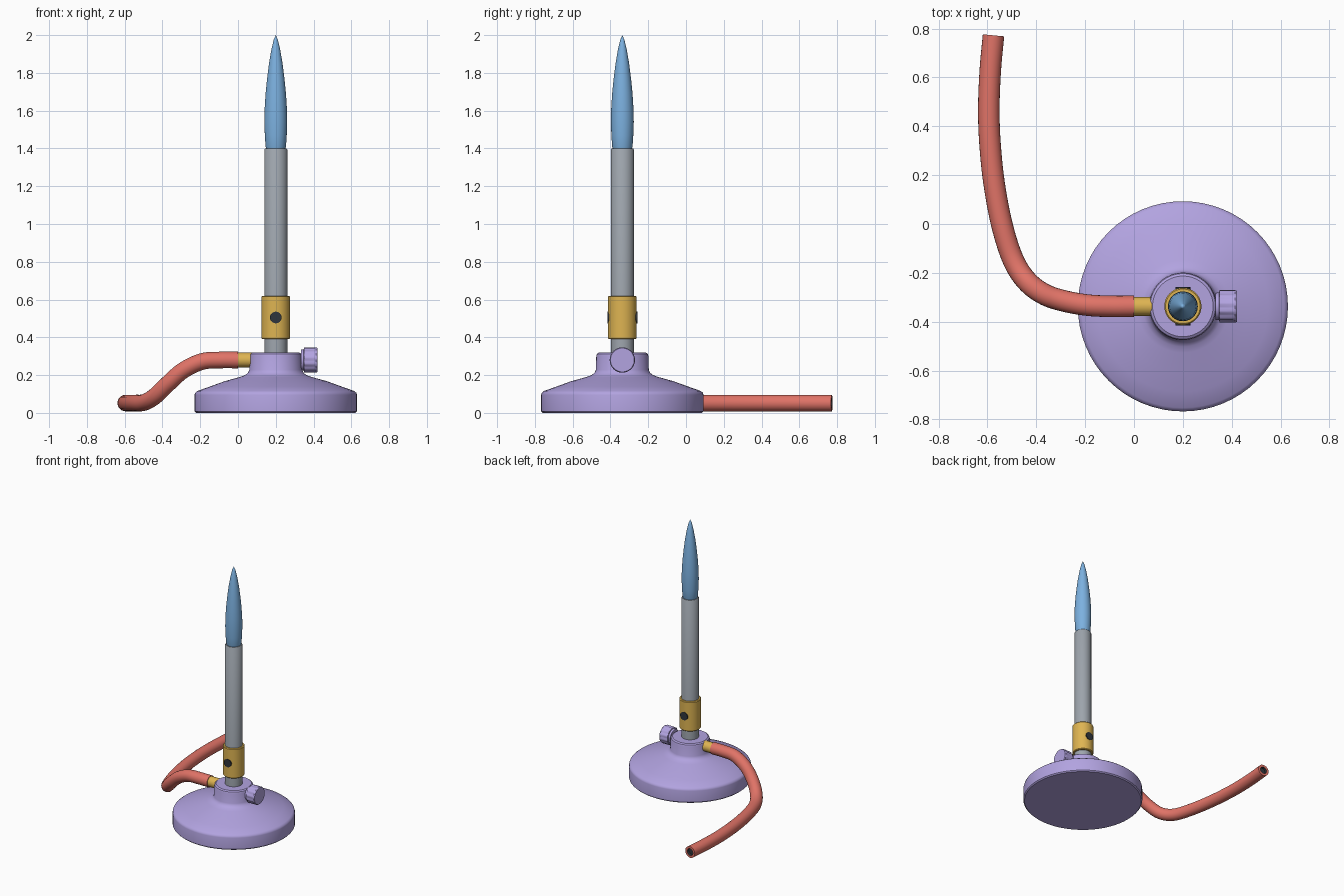
import bpy, bmesh, math
from mathutils import Vector, Matrix

if "Cube" in bpy.data.objects:
    bpy.data.objects.remove(bpy.data.objects["Cube"])

CX, CY = 0.20, -0.337      # burner axis
INLET_Z = 0.28


def material(name, r, g, b):
    lin = [((c / 255 + 0.055) / 1.055) ** 2.4 for c in (r, g, b)]
    m = bpy.data.materials.new(name)
    m.diffuse_color = (*lin, 1)
    m.use_nodes = True
    m.node_tree.nodes["Principled BSDF"].inputs["Base Color"].default_value = m.diffuse_color
    return m


PURPLE = material("purple_enamel", 178, 163, 224)
RED = material("red_rubber", 224, 115, 103)
BRASS = material("brass", 222, 180, 82)
STEEL = material("grey_steel", 158, 165, 173)
BLUE = material("flame_blue", 124, 177, 224)
DARK = material("dark_opening", 48, 53, 60)


def finish(bm, name, mats, angle=35):
    """Weld, shade smooth with sharp edges, and link the object."""
    bmesh.ops.remove_doubles(bm, verts=bm.verts, dist=1e-5)
    bmesh.ops.recalc_face_normals(bm, faces=bm.faces)
    for f in bm.faces:
        f.smooth = True
    for e in bm.edges:
        e.smooth = len(e.link_faces) == 2 and e.calc_face_angle(0) < math.radians(angle)
    me = bpy.data.meshes.new(name)
    bm.to_mesh(me)
    bm.free()
    for m in mats:
        me.materials.append(m)
    ob = bpy.data.objects.new(name, me)
    bpy.context.collection.objects.link(ob)
    return ob


def bridge(bm, rings, mat_of=lambda i: 0):
    """Join successive rings with quads."""
    for i, (a, b) in enumerate(zip(rings, rings[1:])):
        n = len(a)
        for k in range(n):
            f = bm.faces.new((a[k], a[(k + 1) % n], b[(k + 1) % n], b[k]))
            f.material_index = mat_of(i)


def lathe(name, profile, mat, origin, axis=(0, 0, 1), n=48, shape=None):
    """Revolve (radius, height) points about an axis, capping both ends."""
    bm = bmesh.new()
    rings = []
    for i, (r, h) in enumerate(profile):
        ring = []
        for k in range(n):
            rr = r * (shape(i, k) if shape else 1)
            a = 2 * math.pi * k / n
            ring.append(bm.verts.new((rr * math.cos(a), rr * math.sin(a), h)))
        rings.append(ring)
    bridge(bm, rings)
    for ring, (r, h) in ((rings[0], profile[0]), (rings[-1], profile[-1])):
        if r > 1e-4:
            bm.faces.new(ring)
    rot = Vector((0, 0, 1)).rotation_difference(Vector(axis)).to_matrix().to_4x4()
    bm.transform(Matrix.Translation(Vector(origin)) @ rot)
    return finish(bm, name, [mat])


def catmull(points, steps=8):
    """Smooth path through the points."""
    p = [Vector(q) for q in points]
    p = [2 * p[0] - p[1]] + p + [2 * p[-1] - p[-2]]
    out = []
    for a, b, c, d in zip(p, p[1:], p[2:], p[3:]):
        for s in range(steps):
            t = s / steps
            out.append(0.5 * (2 * b + (c - a) * t + (2 * a - 5 * b + 4 * c - d) * t * t
                              + (3 * b - a - 3 * c + d) * t ** 3))
    return out + [p[-2]]


AXIS = (CX, CY, 0)

# Weighted base with sloped shoulder and neck
lathe("base", [(0.422, 0), (0.43, 0.008), (0.43, 0.095), (0.427, 0.106), (0.415, 0.116),
               (0.35, 0.139), (0.27, 0.168), (0.19, 0.190), (0.165, 0.199), (0.148, 0.211),
               (0.14, 0.228), (0.138, 0.30), (0.134, 0.313), (0.124, 0.32)], PURPLE, AXIS, n=64)

# Barrel and air collar
lathe("barrel", [(0.061, 0.30), (0.061, 1.394), (0.057, 1.40)], STEEL, AXIS)
lathe("air_collar", [(0.071, 0.39), (0.076, 0.395), (0.076, 0.615), (0.071, 0.62)], BRASS, AXIS)

# Air holes on the front and back of the collar
for label, side in (("front", -1), ("back", 1)):
    lathe(label + "_air_hole", [(0.031, 0), (0.031, 0.079)], DARK,
          (CX, CY, 0.505), (0, side, 0), 24)

# Flame
lathe("flame", [(0.050, 1.395), (0.054, 1.41), (0.058, 1.47), (0.0605, 1.54), (0.059, 1.61),
                (0.054, 1.69), (0.046, 1.77), (0.036, 1.85), (0.023, 1.925), (0.011, 1.975),
                (0, 2.0)], BLUE, AXIS)

# Valve stem and fluted knob
lathe("valve_stem", [(0.03, 0.10), (0.03, 0.15)], PURPLE, (CX, CY, INLET_Z), (1, 0, 0), 24)
lathe("valve_knob", [(0.055, 0.134), (0.057, 0.148), (0.067, 0.150), (0.067, 0.205),
                     (0.067, 0.214), (0.063, 0.221)], PURPLE, (CX, CY, INLET_Z), (1, 0, 0), 48,
      lambda i, k: 0.94 if i in (2, 3) and k % 4 < 2 else 1)

# Brass gas inlet
lathe("gas_inlet", [(0.039, 0.10), (0.039, 0.25)], BRASS, (CX, CY, INLET_Z), (-1, 0, 0), 32)

# Rubber hose, swept along a path with an open far end
path = catmull([(0, CY, 0.28), (-0.09, CY, 0.28), (-0.19, -0.332, 0.272), (-0.29, -0.314, 0.225),
                (-0.37, -0.286, 0.155), (-0.44, -0.232, 0.088), (-0.495, -0.145, 0.056),
                (-0.54, -0.005, 0.052), (-0.573, 0.17, 0.052), (-0.59, 0.34, 0.052),
                (-0.594, 0.48, 0.052), (-0.588, 0.63, 0.052), (-0.575, 0.772, 0.052)])
R_HOSE, R_BORE, N = 0.044, 0.026, 24
bm = bmesh.new()
frames = []
for i, p in enumerate(path):
    t = (path[min(i + 1, len(path) - 1)] - path[max(i - 1, 0)]).normalized()
    u = Vector((0, 0, 1)).cross(t).normalized()
    frames.append((p, u, t.cross(u)))


def hose_ring(p, u, v, r):
    return [bm.verts.new(p + r * (u * math.cos(a) + v * math.sin(a)))
            for a in (2 * math.pi * k / N for k in range(N))]


rings = [hose_ring(p, u, v, R_HOSE) for p, u, v in frames]
p, u, v = frames[-1]
rings.append(hose_ring(p, u, v, R_BORE))
rings.append(hose_ring(p - 0.02 * u.cross(v), u, v, R_BORE))
last = len(rings) - 2
bridge(bm, rings, lambda i: 1 if i == last else 0)
bm.faces.new(rings[0])
bm.faces.new(rings[-1]).material_index = 1
finish(bm, "gas_hose", [RED, DARK])
